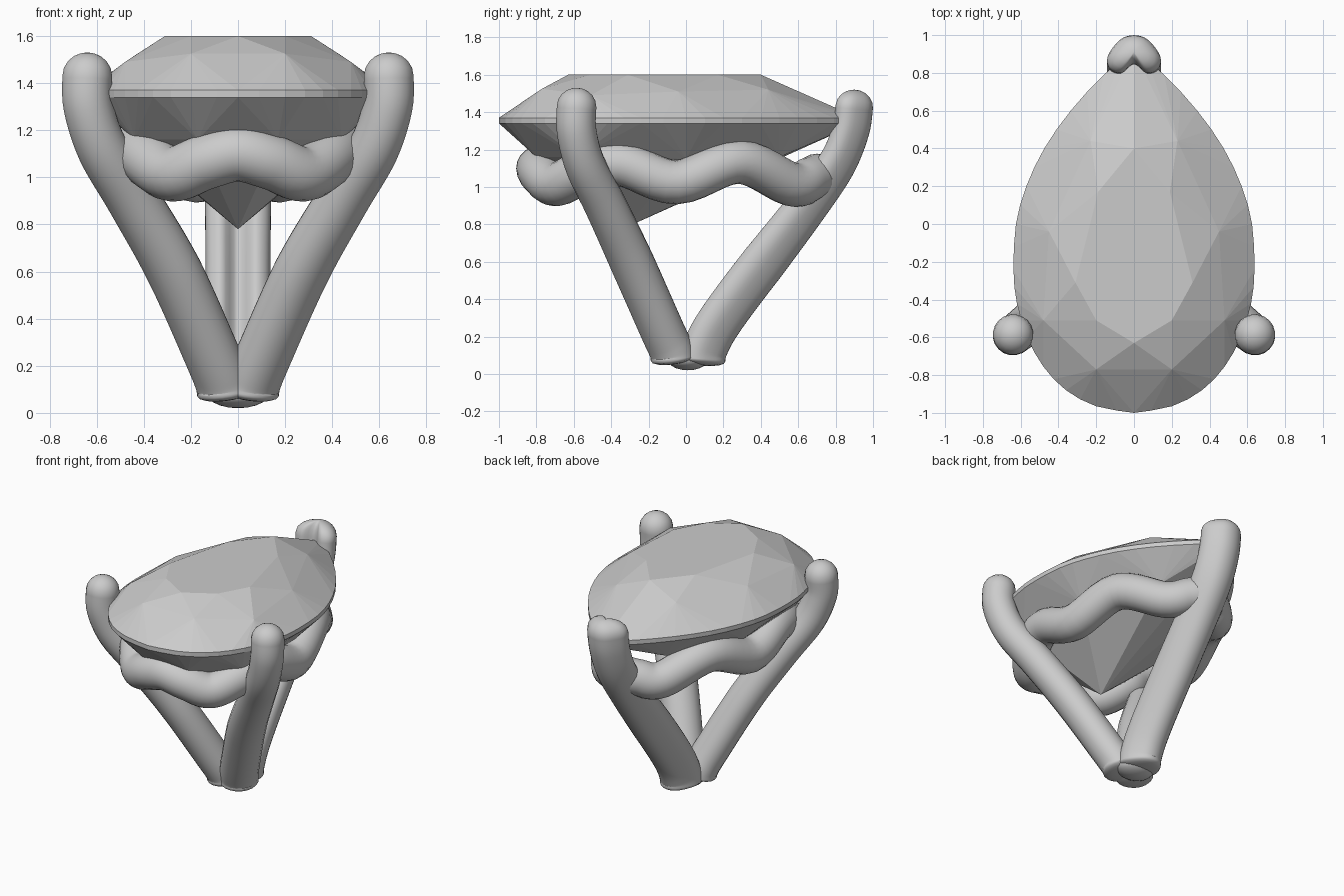
import bpy, bmesh, math
from mathutils import Vector

if "Cube" in bpy.data.objects:
    bpy.data.objects.remove(bpy.data.objects["Cube"])


def smooth(points, n=6, closed=False):
    """Catmull-Rom interpolation through control points."""
    p = [Vector(q) for q in points]
    k, out = len(p), []
    get = (lambda i: p[i % k]) if closed else (lambda i: p[max(0, min(k - 1, i))])
    for i in range(k if closed else k - 1):
        a, b, c, d = (get(i + j) for j in (-1, 0, 1, 2))
        for s in range(n):
            t = s / n
            out.append(0.5 * (2 * b + (c - a) * t + (2 * a - 5 * b + 4 * c - d) * t * t
                              + (3 * b - a - 3 * c + d) * t ** 3))
    if not closed:
        out.append(p[-1].copy())
    return out


def finish(bm, name):
    bmesh.ops.recalc_face_normals(bm, faces=bm.faces)
    me = bpy.data.meshes.new(name)
    bm.to_mesh(me)
    bm.free()
    ob = bpy.data.objects.new(name, me)
    bpy.context.collection.objects.link(ob)
    return ob


def sweep(name, path, profile, ref, closed=False, top=0.1, bottom=0.03, flare=(0, 0)):
    """Sweep a profile along a path; open ends get rounded caps.
    flare widens the lower part of the profile in its two directions."""
    n, ref, stations = len(path), Vector(ref), []
    for i, p in enumerate(path):
        a = path[(i - 1) % n] if closed else path[max(i - 1, 0)]
        b = path[(i + 1) % n] if closed else path[min(i + 1, n - 1)]
        stations.append((p, (b - a).normalized(), 1.0))
    if not closed:
        (p0, t0, _), (p1, t1, _) = stations[0], stations[-1]
        angles = [math.radians(a) for a in (20, 40, 58, 74, 85)]
        stations = ([(p0 - t0 * bottom * math.sin(a), t0, math.cos(a)) for a in reversed(angles)]
                    + stations
                    + [(p1 + t1 * top * math.sin(a), t1, math.cos(a)) for a in angles])
    bm, rings = bmesh.new(), []
    for p, t, s in stations:
        u = t.cross(ref).normalized()
        v = u.cross(t)
        low = max(0, min(1, (1.2 - p.z) / .6))
        su, sv = s * (1 + flare[0] * low), s * (1 + flare[1] * low)
        rings.append([bm.verts.new(p + u * q[0] * su + v * q[1] * sv) for q in profile])
    m, k = len(profile), len(rings)
    for i in range(k if closed else k - 1):
        r, q = rings[i], rings[(i + 1) % k]
        for j in range(m):
            bm.faces.new((r[j], r[(j + 1) % m], q[(j + 1) % m], q[j]))
    if not closed:
        bm.faces.new(rings[0])
        bm.faces.new(rings[-1])
    for f in bm.faces:
        f.smooth = True
    return finish(bm, name)


def circle(r, n=20):
    return [(r * math.cos(math.tau * i / n), r * math.sin(math.tau * i / n)) for i in range(n)]


def mirrored(half):
    """Half outline from front (x=0) to back (x=0) -> closed loop."""
    return list(half) + [(-q[0], *q[1:]) for q in reversed(half[1:-1])]


# Pear-cut gem: girdle, table, crown break points and culet joined by a hull
half_outline = [(0, -1), (.2, -.965), (.36, -.88), (.48, -.755), (.565, -.6), (.62, -.42),
                (.638, -.24), (.625, 0), (.57, .2), (.475, .4), (.335, .6), (.16, .79), (0, .92)]
half_fine = smooth([(x, y, 0) for x, y in half_outline], 2)
half_fine[0].x = half_fine[-1].x = 0
girdle = mirrored([tuple(p) for p in half_fine])
table = mirrored([(0, -.63), (.2, -.51), (.31, -.31), (.19, .17), (0, .4)])
crown = [(s * x, y, z) for s in (-1, 1) for x, y, z in
         ((.2, -.77, 1.525), (.48, -.51, 1.49), (.45, -.04, 1.51), (.23, .44, 1.52))]
pavilion = [(s * x, y, z) for s in (-1, 1) for x, y, z in
            ((.17, -.80, 1.16), (.44, -.58, 1.16), (.44, 0, 1.15), (.2, .5, 1.16))]
culet = (0, -.33, .78)
bm = bmesh.new()
points = [(x, y, z) for x, y, _ in girdle for z in (1.34, 1.37)]
points += [(x, y, 1.6) for x, y in table] + crown + pavilion + [culet]
for p in points:
    bm.verts.new(p)
bmesh.ops.convex_hull(bm, input=bm.verts)
bmesh.ops.delete(bm, geom=[v for v in bm.verts if not v.link_faces], context='VERTS')
bmesh.ops.dissolve_limit(bm, angle_limit=math.radians(1), verts=bm.verts, edges=bm.edges)
finish(bm, "pear_gem")

# Two round side prongs
side = [(.055, -.07, .085), (.064, -.08, .13), (.108, -.13, .24), (.27, -.29, .6),
        (.442, -.43, .9), (.575, -.54, 1.12), (.635, -.585, 1.3), (.64, -.585, 1.43)]
for s, label in ((-1, "left"), (1, "right")):
    path = smooth([(s * x, y, z) for x, y, z in side])
    sweep(label + "_prong", path, circle(.107), (s * .7, -.7, 0), flare=(.18, .06))

# Grooved V-shaped prong holding the tip
half_v = [(0, .1, 0), (.075, .075, 0), (.138, -.01, 0), (.13, -.075, 0), (.07, -.1, 0), (0, -.05, 0)]
v_profile = [(p.x, p.y) for p in smooth(mirrored(half_v), 4, True)]
back = [(0, .09, .075), (0, .1, .13), (0, .16, .25), (0, .31, .46), (0, .635, .88),
        (0, .805, 1.12), (0, .88, 1.3), (0, .9, 1.43)]
sweep("tip_prong", smooth(back), v_profile, (0, 1, 0), top=.09, flare=(-.03, .2))

# Wavy gallery rail under the gem
half_rail = [(0, -.79, 1.1), (.14, -.77, 1.065), (.28, -.69, 1.015), (.4, -.53, 1.09),
             (.45, -.34, 1.12), (.455, -.05, 1.025), (.37, .28, 1.135), (.2, .56, 1.015),
             (.09, .66, 1.04), (0, .7, 1.06)]
sweep("gallery_rail", smooth(mirrored(half_rail), 6, True), circle(.118), (0, 0, 1), closed=True)

# Small base joining the prongs
bm = bmesh.new()
bmesh.ops.create_uvsphere(bm, u_segments=20, v_segments=10, radius=1)
for v in bm.verts:
    v.co = Vector((v.co.x * .13, v.co.y * .11 + .01, v.co.z * .06 + .08))
for f in bm.faces:
    f.smooth = True
finish(bm, "base")
